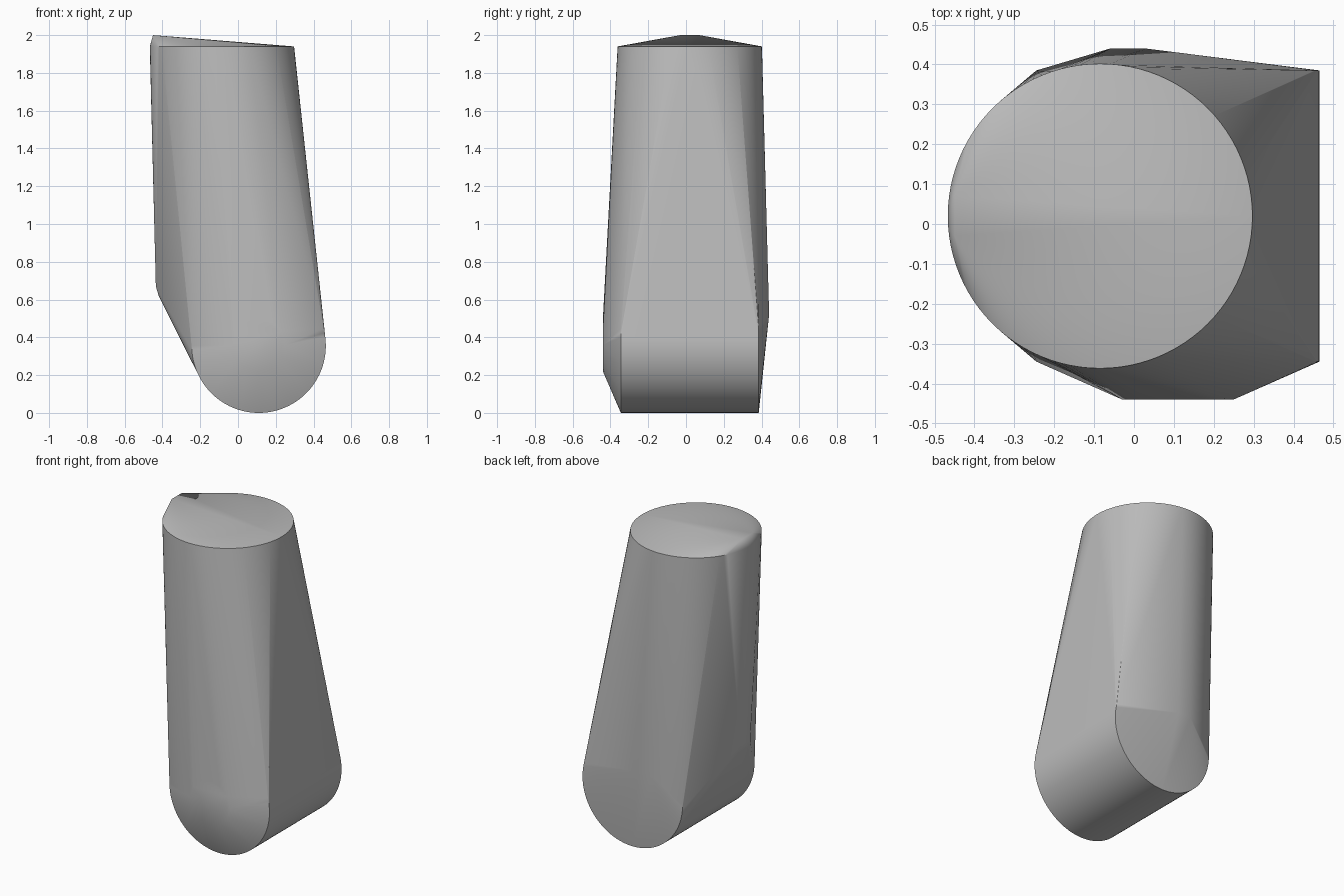
import bpy
import bmesh
from math import sin, cos, pi, radians
from mathutils import Vector

cube = bpy.data.objects.get("Cube")
if cube:
    bpy.data.objects.remove(cube, do_unlink=True)

grey = bpy.data.materials.new("plain_grey")
grey.use_nodes = True
colour = (0.5, 0.5, 0.5, 1)
grey.diffuse_color = colour
grey.node_tree.nodes["Principled BSDF"].inputs["Base Color"].default_value = colour


def ring(centre, radius, u, v, count):
    """Points of a circle spanned by the axes u and v."""
    c, u, v = Vector(centre), Vector(u), Vector(v)
    angles = [2 * pi * i / count for i in range(count)]
    return [c + radius * (cos(a) * u + sin(a) * v) for a in angles]


X, Y, Z = (1, 0, 0), (0, 1, 0), (0, 0, 1)

# Round upper rim and its low ridge on the -x side
points = ring((-0.085, 0.02, 1.94), 0.382, X, Y, 96)
points += [Vector((-0.45, y, 2.0)) for y in (-0.03, 0.07)]

# Cross barrel at the foot
for y in (-0.345, 0.385):
    points += ring((0.11, y, 0.355), 0.355, X, Z, 96)

# Bulge on the front end, ridge on the back end
points += ring((0.11, -0.44, 0.36), 0.14, X, Z, 12)
points += [Vector((x, 0.44, 0.52)) for x in (-0.06, 0.03)]

# Heel on the -x side
for x, z in ((-0.435, 0.67), (-0.42, 0.62)):
    points += [Vector((x, y, z)) for y in (-0.03, 0.07)]

# One taut skin round all the sections
bm = bmesh.new()
for p in points:
    bm.verts.new(p)
hull = bmesh.ops.convex_hull(bm, input=bm.verts[:])
spare = {g for g in hull["geom_interior"] + hull["geom_unused"]
         if isinstance(g, bmesh.types.BMVert)}
bmesh.ops.delete(bm, geom=list(spare), context="VERTS")
bmesh.ops.recalc_face_normals(bm, faces=bm.faces[:])

mesh = bpy.data.meshes.new("tapered_body")
bm.to_mesh(mesh)
bm.free()
mesh.materials.append(grey)
body = bpy.data.objects.new("tapered_body", mesh)
bpy.context.collection.objects.link(body)

bpy.ops.object.select_all(action="DESELECT")
body.select_set(True)
bpy.context.view_layer.objects.active = body
bpy.ops.object.shade_smooth_by_angle(angle=radians(30))
